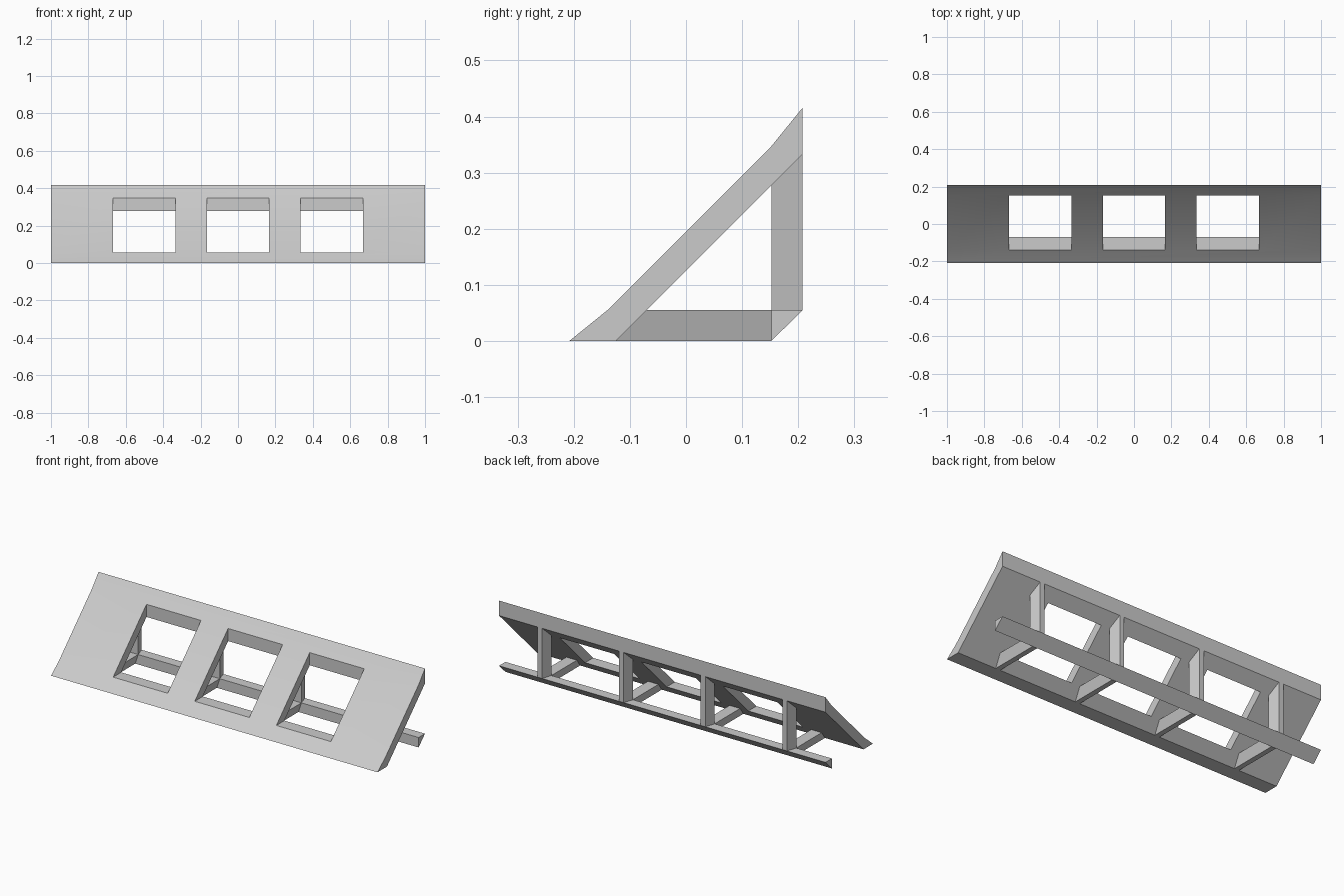
import bpy, bmesh
from mathutils import Vector

if "Cube" in bpy.data.objects:
    bpy.data.objects.remove(bpy.data.objects["Cube"])


def prism(name, profile, axis, depth):
    """Close a planar profile of 3D points and extrude it along axis."""
    bm = bmesh.new()
    face = bm.faces.new([bm.verts.new(p) for p in profile])
    out = bmesh.ops.extrude_face_region(bm, geom=[face])
    moved = [v for v in out["geom"] if isinstance(v, bmesh.types.BMVert)]
    bmesh.ops.translate(bm, vec=Vector(axis) * depth, verts=moved)
    bmesh.ops.recalc_face_normals(bm, faces=bm.faces)
    mesh = bpy.data.meshes.new(name)
    bm.to_mesh(mesh)
    bm.free()
    ob = bpy.data.objects.new(name, mesh)
    bpy.context.collection.objects.link(ob)
    return ob


def along_x(name, yz, x0, x1):
    return prism(name, [(x0, y, z) for y, z in yz], (1, 0, 0), x1 - x0)


def smooth(ob):
    bpy.ops.object.select_all(action='DESELECT')
    ob.select_set(True)
    bpy.context.view_layer.objects.active = ob
    bpy.ops.object.shade_smooth_by_angle(angle=0.5)


# Key section coordinates
B, I, T = 0.208, 0.152, 0.055

# Sloped front panel
panel = along_x("sloped_panel", [(-B, 0), (-0.14, T), (I, 0.347), (B, 0.416),
                                 (B, 0.333), (-0.125, 0)], -1, 1)

# Three windows, cut with level sills and upright heads
for x in (-0.5, 0, 0.5):
    cutter = along_x("window_cutter", [(-0.4, T), (I, T), (I, 0.6), (-0.4, 0.6)],
                     x - 0.167, x + 0.167)
    mod = panel.modifiers.new("window", 'BOOLEAN')
    mod.object, mod.operation, mod.solver = cutter, 'DIFFERENCE', 'EXACT'
    bpy.context.view_layer.objects.active = panel
    bpy.ops.object.modifier_apply(modifier=mod.name)
    bpy.data.objects.remove(cutter)
smooth(panel)

# Triangular rear corner beam
along_x("corner_beam", [(I, 0), (B, T), (I, T)], -1, 1)

# Struts tying the beam to the panel, tapering outward
WI, WO = 0.032, 0.014
for x in (-0.75, -0.25, 0.25, 0.75):
    prism("floor_strut", [(x - WO, -0.13, 0), (x + WO, -0.13, 0),
                          (x + WI, -0.13, T), (x - WI, -0.13, T)], (0, 1, 0), I + 0.13)
    prism("rear_strut", [(x - WO, B, T), (x + WO, B, T),
                         (x + WI, I, T), (x - WI, I, T)], (0, 0, 1), 0.335 - T)
